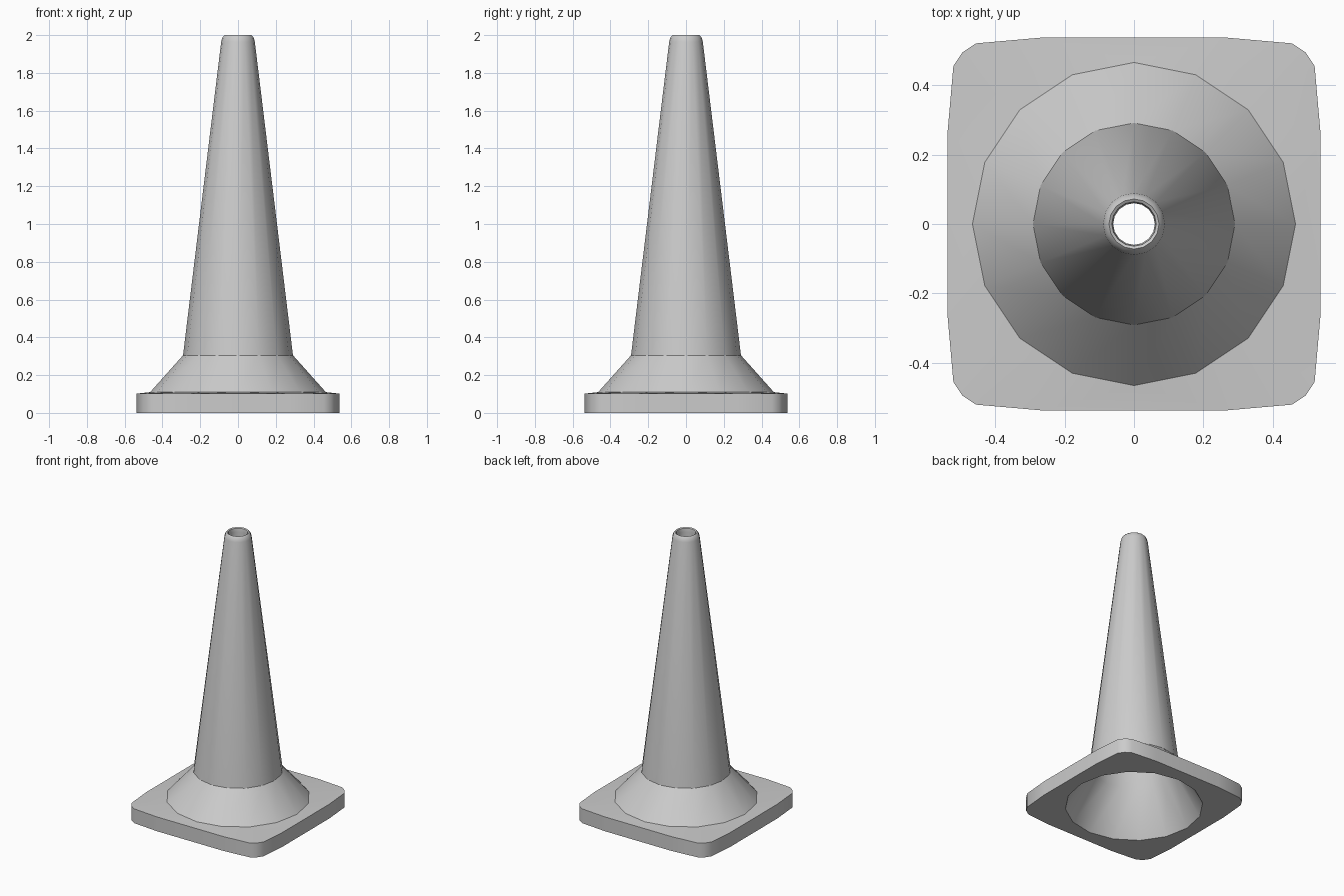
import bpy, bmesh, math

if "Cube" in bpy.data.objects:
    bpy.data.objects.remove(bpy.data.objects["Cube"])

SIDES = 16
bm = bmesh.new()


def ring(radius, z):
    """16-sided ring of vertices with a corner on the x axis."""
    return [bm.verts.new((radius * math.cos(2 * math.pi * i / SIDES),
                          radius * math.sin(2 * math.pi * i / SIDES), z))
            for i in range(SIDES)]


def skin(a, b):
    """Join two loops of equal length with quads."""
    n = len(a)
    for i in range(n):
        bm.faces.new((a[i], a[(i + 1) % n], b[(i + 1) % n], b[i]))


def loop_edges(loop):
    """Edges running round a loop of vertices."""
    return [bm.edges.get((loop[i], loop[i - 1])) for i in range(len(loop))]


# Cone shell: outer flare, shaft, rounded rim, then the hollow inside
profile = [(0.465, 0.11), (0.291, 0.305), (0.089, 1.965), (0.082, 1.99),
           (0.072, 2.0), (0.064, 1.995), (0.06, 1.97),
           (0.273, 0.29), (0.445, 0.0)]
rings = [ring(r, z) for r, z in profile]
for lower, upper in zip(rings, rings[1:]):
    skin(lower, upper)

# Base plate outline: one bulging, rounded corner turned four times
corner = [(0.537, 0.262), (0.52, 0.455), (0.494, 0.494),
          (0.455, 0.52), (0.262, 0.537)]
outline = []
for q in range(4):
    c, s = round(math.cos(q * math.pi / 2)), round(math.sin(q * math.pi / 2))
    outline += [(x * c - y * s, x * s + y * c) for x, y in corner]
base_low = [bm.verts.new((x, y, 0.0)) for x, y in outline]
base_top = [bm.verts.new((x, y, 0.102)) for x, y in outline]
skin(base_low, base_top)

# Top and underside of the base, each with a round opening
for outer, inner, up in ((base_top, rings[0], 1), (base_low, rings[-1], -1)):
    bmesh.ops.triangle_fill(bm, use_beauty=True, normal=(0, 0, up),
                            edges=loop_edges(outer) + loop_edges(inner))

bmesh.ops.recalc_face_normals(bm, faces=bm.faces[:])
mesh = bpy.data.meshes.new("traffic_cone")
bm.to_mesh(mesh)
bm.free()

# Smooth sides with crisp flare and base edges
cone = bpy.data.objects.new("traffic_cone", mesh)
bpy.context.collection.objects.link(cone)
bpy.context.view_layer.objects.active = cone
cone.select_set(True)
bpy.ops.object.shade_smooth_by_angle(angle=math.radians(30))
